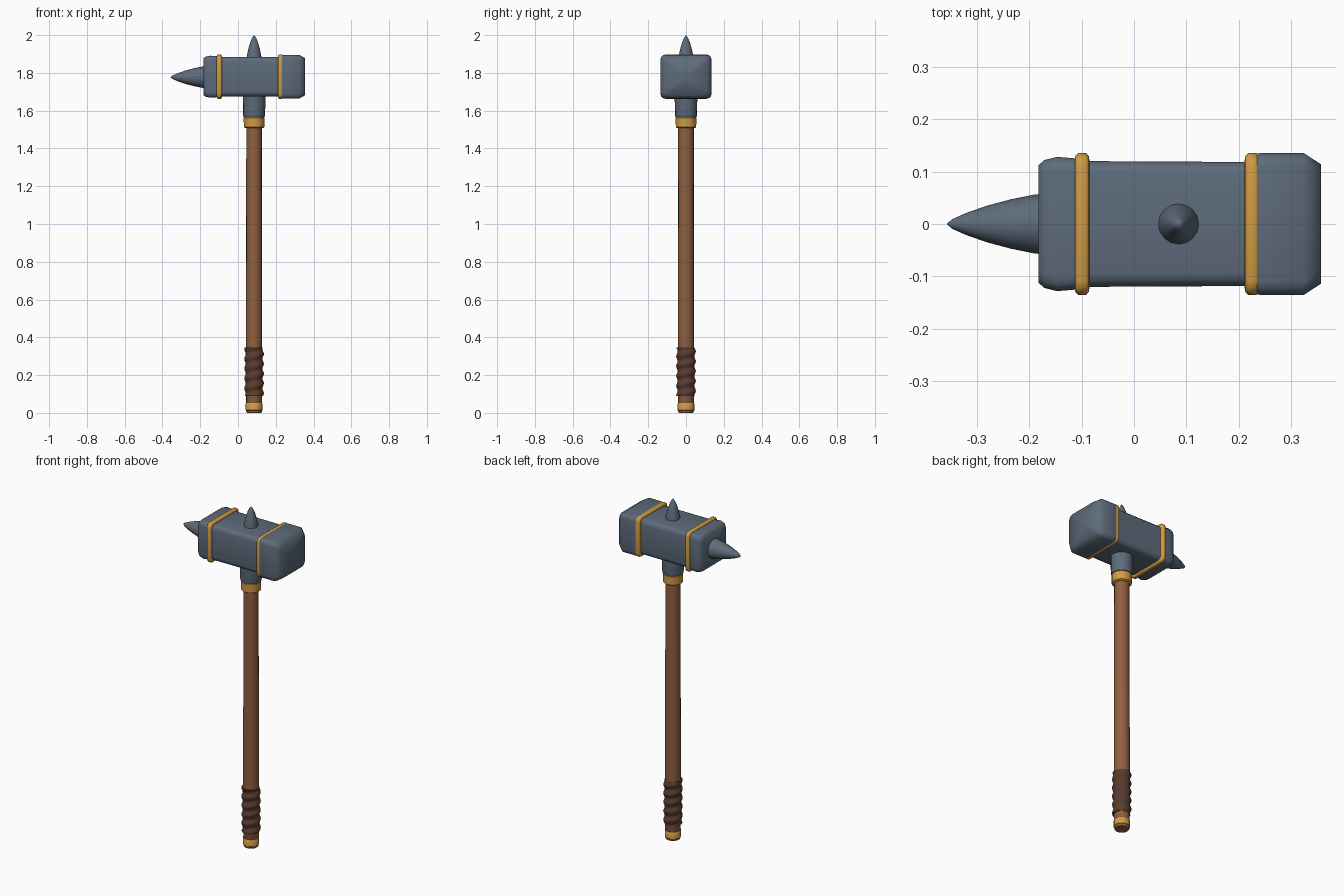
import bpy, bmesh, math

cube = bpy.data.objects.get("Cube")
if cube:
    bpy.data.objects.remove(cube, do_unlink=True)

AXIS_X = 0.085   # handle centre line
HEAD_Z = 1.78    # head centre height


def material(name, rgb):
    m = bpy.data.materials.new(name)
    m.use_nodes = True
    m.diffuse_color = (*rgb, 1)
    bsdf = next(n for n in m.node_tree.nodes if n.type == 'BSDF_PRINCIPLED')
    bsdf.inputs["Base Color"].default_value = (*rgb, 1)
    return m


steel = material("blue_grey_steel", (0.11, 0.147, 0.195))
wood = material("brown_wood", (0.28, 0.115, 0.05))
leather = material("dark_leather", (0.095, 0.045, 0.027))
gold = material("gold", (0.64, 0.33, 0.055))


def loft(name, rings, mat, angle=40):
    """Skin a list of equal-length point rings and close both ends with fans."""
    bm = bmesh.new()
    loops = [[bm.verts.new(p) for p in ring] for ring in rings]
    n = len(loops[0])
    for a, b in zip(loops, loops[1:]):
        for i in range(n):
            j = (i + 1) % n
            bm.faces.new((a[i], a[j], b[j], b[i]))
    for loop in (loops[0], loops[-1]):
        centre = sum((v.co for v in loop), loop[0].co * 0) / n
        hub = bm.verts.new(centre)
        for i in range(n):
            bm.faces.new((loop[i], loop[(i + 1) % n], hub))
    bmesh.ops.remove_doubles(bm, verts=bm.verts, dist=1e-5)
    bmesh.ops.recalc_face_normals(bm, faces=bm.faces)
    mesh = bpy.data.meshes.new(name)
    bm.to_mesh(mesh)
    bm.free()
    obj = bpy.data.objects.new(name, mesh)
    bpy.context.collection.objects.link(obj)
    mesh.materials.append(mat)
    bpy.ops.object.select_all(action='DESELECT')
    bpy.context.view_layer.objects.active = obj
    obj.select_set(True)
    bpy.ops.object.shade_smooth_by_angle(angle=math.radians(angle))
    return obj


def circle(r, n):
    return [(r * math.cos(2 * math.pi * i / n), r * math.sin(2 * math.pi * i / n))
            for i in range(n)]


def turned(name, profile, mat, sides=16, angle=40):
    """Vertical round part from (radius, height) pairs."""
    return loft(name, [[(AXIS_X + x, y, z) for x, y in circle(r, sides)]
                       for r, z in profile], mat, angle)


def block(name, profile, mat, angle=65, corner=0.026):
    """Rounded box along x from (x, half depth, half height) triples."""
    rings = []
    for x, hy, hz in profile:
        ring = []
        for k, (sy, sz) in enumerate(((1, 1), (-1, 1), (-1, -1), (1, -1))):
            for s in range(4):
                t = math.pi / 2 * (k + s / 3)
                ring.append((x, sy * (hy - corner) + corner * math.cos(t),
                             HEAD_Z + sz * (hz - corner) + corner * math.sin(t)))
        rings.append(ring)
    return loft(name, rings, mat, angle)


# Handle
turned("handle", [(0.038, 0), (0.042, 0.008), (0.043, 0.4), (0.041, 1.53)], wood)
turned("pommel_ring", [(0.038, 0.009), (0.044, 0.014), (0.044, 0.05), (0.04, 0.055)], gold)
turned("collar", [(0.047, 1.508), (0.054, 1.513), (0.055, 1.562), (0.05, 1.568)], gold)
turned("socket", [(0.056, 1.566), (0.059, 1.58), (0.06, 1.7)], steel)

# Leather grip with a spiral wrap
grip_rings = []
for k in range(41):
    z = 0.09 + 0.257 * k / 40
    ring = []
    for i in range(20):
        t = 2 * math.pi * i / 20
        r = 0.048 + 0.004 * math.cos(2 * math.pi * z / 0.052 - t)
        ring.append((AXIS_X + r * math.cos(t), r * math.sin(t), z))
    grip_rings.append(ring)
loft("grip", grip_rings, leather, 60)

# Hammer head
block("head_body", [(-0.12, 0.12, 0.105), (0.25, 0.118, 0.105)], steel)
block("back_cap", [(-0.182, 0.112, 0.098), (-0.171, 0.122, 0.106),
                   (-0.147, 0.128, 0.111), (-0.1, 0.124, 0.108)], steel)
block("striking_cap", [(0.226, 0.133, 0.115), (0.24, 0.135, 0.116),
                       (0.324, 0.135, 0.116), (0.356, 0.114, 0.098)], steel)
for name, x in (("back_band", -0.099), ("front_band", 0.225)):
    block(name, [(x - 0.014, 0.122, 0.107), (x - 0.013, 0.129, 0.113),
                 (x - 0.008, 0.135, 0.117), (x + 0.008, 0.135, 0.117),
                 (x + 0.013, 0.129, 0.113), (x + 0.014, 0.122, 0.107)], gold)

# Spikes
turned("top_spike", [(0.04, 1.87), (0.038, 1.89), (0.031, 1.925),
                     (0.021, 1.96), (0.011, 1.985), (0, 2.0)], steel)
back = [(0.058, -0.17), (0.056, -0.19), (0.047, -0.235), (0.035, -0.28),
        (0.021, -0.32), (0.009, -0.347), (0, -0.357)]
loft("back_spike", [[(x, a, HEAD_Z - 0.003 + b) for a, b in circle(r, 16)]
                    for r, x in back], steel)
